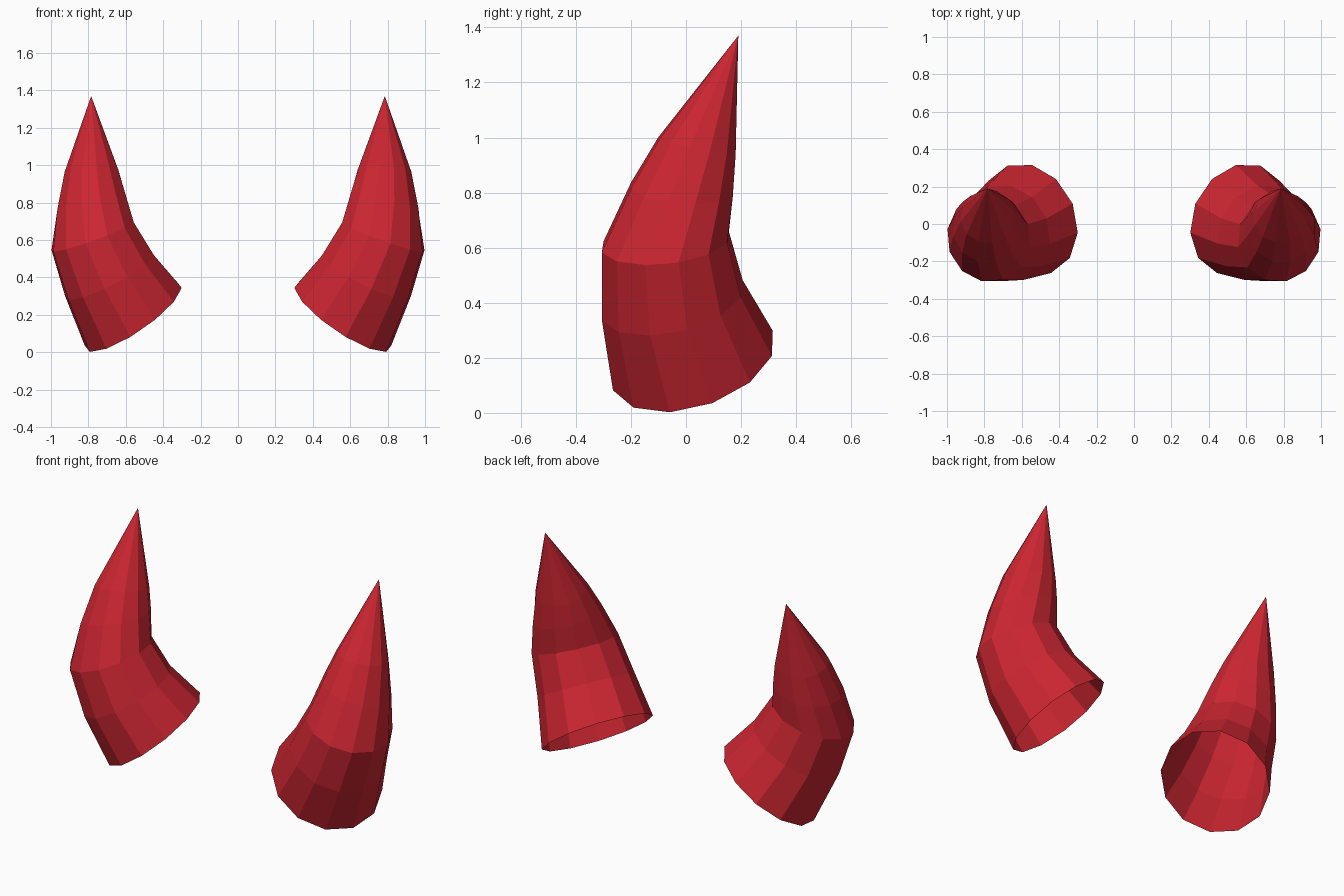
import bpy, bmesh, math
from mathutils import Vector

cube = bpy.data.objects.get("Cube")
if cube:
    bpy.data.objects.remove(cube, do_unlink=True)

red = bpy.data.materials.new("horn red")
red.use_nodes = True
colour = (0.6, 0.019, 0.031, 1)
red.diffuse_color = colour
red.node_tree.nodes["Principled BSDF"].inputs["Base Color"].default_value = colour

SIDES = 12
# Rings along the horn: centre, facing direction, radius
RINGS = [
    ((0.56, 0.025, 0.19), (0.547, -0.267, 0.795), 0.31),
    ((0.687, -0.05, 0.41), (0.51, -0.23, 1), 0.267),
    ((0.777, -0.075, 0.62), (0.36, -0.106, 1), 0.237),
    ((0.785, -0.015, 0.81), (0.26, 0.08, 1), 0.192),
    ((0.783, 0.04, 0.97), (0.07, 0.21, 1), 0.146),
]
TIP = (0.785, 0.19, 1.37)
START = Vector((-0.75, 0.27, 0.6))  # direction of the first corner of each ring


def make_horn(name, side):
    """Curved, open-based, faceted horn; side is +1 or -1 along x."""
    bm = bmesh.new()

    def vert(p):
        return bm.verts.new((p[0] * side, p[1], p[2]))

    def face(*corners):
        bm.faces.new(corners if side > 0 else corners[::-1])

    loops = []
    for centre, facing, radius in RINGS:
        n = Vector(facing).normalized()
        u = (START - n * START.dot(n)).normalized()
        v = n.cross(u)
        angles = [math.tau * i / SIDES for i in range(SIDES)]
        loops.append([vert(Vector(centre) + radius * (u * math.cos(a) + v * math.sin(a)))
                      for a in angles])
    tip = vert(TIP)

    # Walls between rings, then the pointed end
    for i in range(SIDES):
        j = (i + 1) % SIDES
        for low, high in zip(loops, loops[1:]):
            face(low[i], low[j], high[j], high[i])
        face(loops[-1][i], loops[-1][j], tip)

    mesh = bpy.data.meshes.new(name)
    bm.to_mesh(mesh)
    bm.free()
    mesh.materials.append(red)
    horn = bpy.data.objects.new(name, mesh)
    bpy.context.collection.objects.link(horn)


make_horn("left_horn", 1)
make_horn("right_horn", -1)
